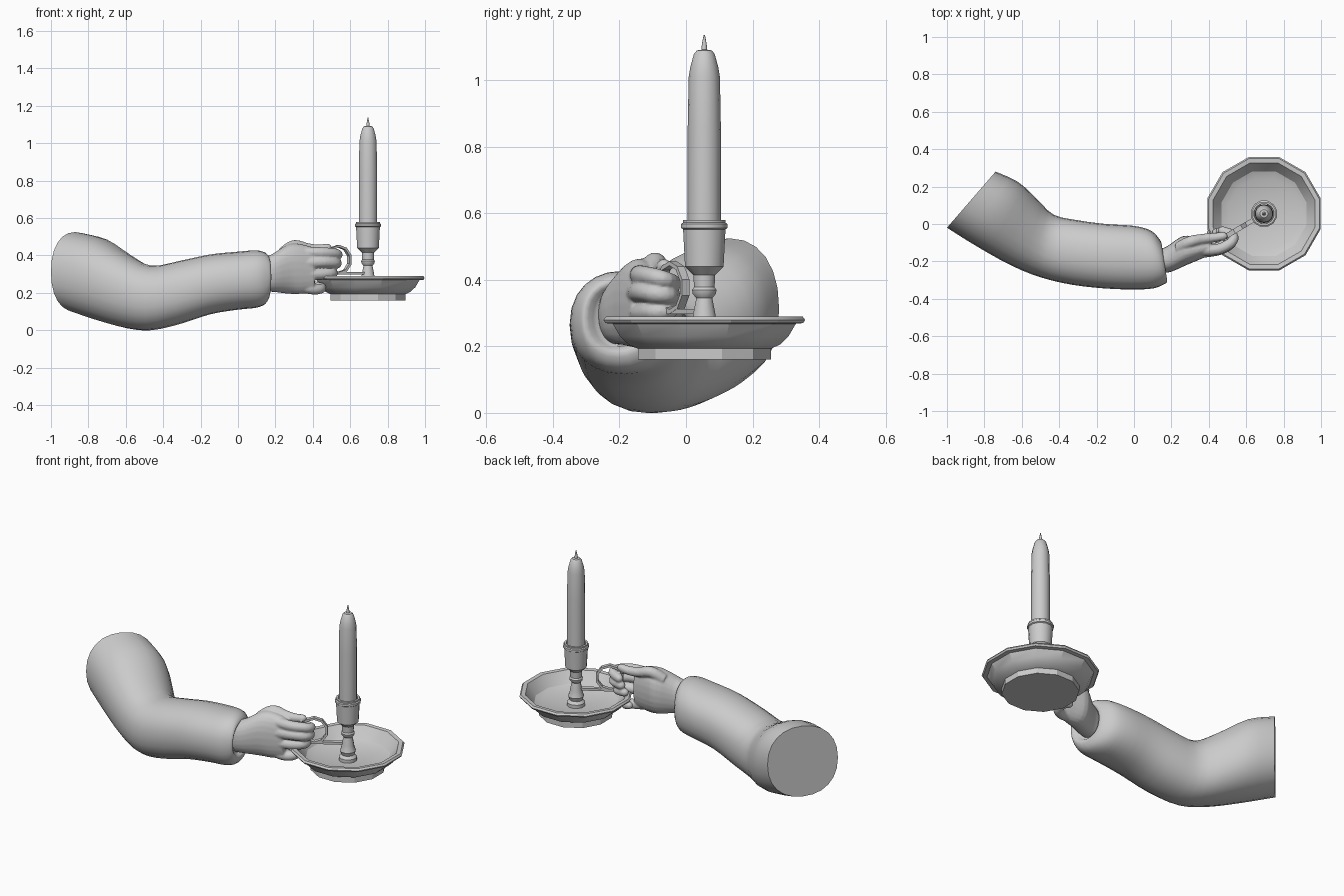
import bpy, bmesh, math
from mathutils import Vector

if "Cube" in bpy.data.objects:
    bpy.data.objects.remove(bpy.data.objects["Cube"])

CX, CY = 0.695, 0.055


def finish(name, bm, angle=35):
    bmesh.ops.recalc_face_normals(bm, faces=bm.faces[:])
    me = bpy.data.meshes.new(name)
    bm.to_mesh(me)
    bm.free()
    ob = bpy.data.objects.new(name, me)
    bpy.context.collection.objects.link(ob)
    bpy.ops.object.select_all(action='DESELECT')
    ob.select_set(True)
    bpy.context.view_layer.objects.active = ob
    bpy.ops.object.shade_smooth_by_angle(angle=math.radians(angle))
    return ob


def skin(bm, rings, cap=True, closed=False):
    vs = [[bm.verts.new(p) for p in r] for r in rings]
    pairs = list(zip(vs, vs[1:])) + ([(vs[-1], vs[0])] if closed else [])
    for a, b in pairs:
        for i in range(len(a)):
            j = (i + 1) % len(a)
            bm.faces.new((a[i], a[j], b[j], b[i]))
    if cap and not closed:
        bm.faces.new(vs[0])
        bm.faces.new(vs[-1])


def spline(rows, n):
    # Catmull-Rom interpolation of number rows
    out = []
    for k in range(len(rows) - 1):
        p = [rows[max(k - 1, 0)], rows[k], rows[k + 1], rows[min(k + 2, len(rows) - 1)]]
        for s in range(n):
            t = s / n
            out.append([0.5 * (2 * b + (c - a) * t + (2 * a - 5 * b + 4 * c - d) * t * t
                               + (3 * b - a - 3 * c + d) * t ** 3) for a, b, c, d in zip(*p)])
    return out + [list(rows[-1])]


def loft(bm, rows, n=3, sides=24, power=0.9):
    # row = front x, y, back x, y, bottom z, top z of one cross-section
    rings = []
    for x0, y0, x1, y1, z0, z1 in spline(rows, n):
        ring = []
        for i in range(sides):
            a = 2 * math.pi * i / sides
            c, s = (math.copysign(abs(f) ** power, f) for f in (math.cos(a), math.sin(a)))
            ring.append(((x0 + x1) / 2 + c * (x1 - x0) / 2, (y0 + y1) / 2 + c * (y1 - y0) / 2,
                         (z0 + z1) / 2 + s * (z1 - z0) / 2))
        rings.append(ring)
    skin(bm, rings)


def finger(bm, pts, r0, r1):
    path = [Vector(p) for p in spline(pts, 4)]
    rings, m = [], len(path) - 1
    for k, p in enumerate(path):
        t = (path[min(k + 1, m)] - path[max(k - 1, 0)]).normalized()
        u = t.cross(Vector((0, 0, 1))).normalized()
        v = u.cross(t)
        r = r0 + (r1 - r0) * k / m
        rings.append([p + (u * math.cos(a) + v * math.sin(a)) * r
                      for a in (math.pi * i / 6 for i in range(12))])
        if k == m:  # rounded tip
            for f, g in ((0.75, 0.6), (0.3, 0.9)):
                rings.append([p + t * r * g + (q - p) * f for q in rings[m]])
    skin(bm, rings)


def lathe(name, prof, sides=12, angle=35):
    bm = bmesh.new()
    skin(bm, [[(CX + r * math.cos(a), CY + r * math.sin(a), z)
               for a in (2 * math.pi * (i + 0.5) / sides for i in range(sides))] for r, z in prof])
    return finish(name, bm, angle)


# Sleeve with elbow bend and rounded cuff
bm = bmesh.new()
loft(bm, [(-1, -.02, -.74, .28, .10, .525), (-.84, -.12, -.62, .225, .05, .49),
          (-.66, -.22, -.52, .135, .01, .405), (-.5, -.285, -.43, .05, .0, .345),
          (-.33, -.325, -.3, .02, .032, .37), (-.15, -.345, -.15, 0, .085, .405),
          (0, -.35, 0, -.01, .11, .42), (.1, -.345, .09, -.035, .12, .427),
          (.155, -.325, .135, -.08, .14, .415), (.178, -.305, .148, -.11, .18, .39),
          (.15, -.27, .13, -.13, .2, .37)])
finish("sleeve", bm, 50)

# Hand: palm, curled fingers and thumb fused together
bm = bmesh.new()
loft(bm, [(.14, -.265, .12, -.14, .205, .385), (.2, -.255, .175, -.12, .205, .41),
          (.28, -.22, .26, -.065, .195, .46), (.34, -.195, .34, -.07, .195, .46),
          (.41, -.165, .41, -.08, .21, .44)])
finger(bm, [(.36, -.14, .415), (.45, -.135, .415), (.52, -.1, .41), (.53, -.06, .40), (.47, -.035, .39)], .031, .024)
finger(bm, [(.36, -.15, .36), (.46, -.135, .365), (.52, -.1, .36), (.52, -.055, .355), (.46, -.04, .35)], .033, .025)
finger(bm, [(.35, -.15, .30), (.44, -.13, .30), (.50, -.1, .305), (.5, -.06, .305), (.44, -.045, .31)], .032, .024)
finger(bm, [(.33, -.14, .235), (.40, -.125, .22), (.44, -.1, .222), (.445, -.06, .23), (.41, -.045, .24)], .032, .022)
finger(bm, [(.24, -.13, .41), (.30, -.095, .452), (.37, -.08, .438), (.43, -.072, .434), (.48, -.065, .442)], .034, .022)
hand = finish("hand", bm)
mod = hand.modifiers.new("fuse", 'REMESH')
mod.mode, mod.voxel_size, mod.use_smooth_shade = 'VOXEL', 0.006, True
mod = hand.modifiers.new("soften", 'SMOOTH')
mod.factor, mod.iterations = 0.5, 4

# Saucer
lathe("saucer", [(.207, .16), (.207, .193), (.235, .205), (.262, .23), (.285, .268), (.308, .27),
                 (.314, .28), (.306, .29), (.282, .288), (.262, .26), (.235, .225), (.195, .208), (.03, .205)],
      angle=25)

# Turned stem and candle cup
lathe("candle_holder", [(.05, .2), (.05, .225), (.036, .24), (.044, .262), (.036, .285), (.034, .3),
                        (.025, .345), (.036, .358), (.038, .37), (.032, .378), (.034, .415), (.06, .44),
                        (.066, .552), (.072, .556), (.072, .568), (.066, .572), (.066, .58), (.055, .58),
                        (.053, .565)])

# Candle with wick
lathe("candle", [(.05, .56), (.05, .6), (.05, .85), (.047, 1.01), (.042, 1.04), (.031, 1.08),
                 (.022, 1.09), (.009, 1.092), (.007, 1.11), (.002, 1.137)], 14)

# Finger ring and its bar back to the stem
d = Vector((-.86, -.51, 0)).normalized()
w = Vector((-d.y, d.x, 0))
up = Vector((0, 0, 1))
base = Vector((CX, CY, 0))
bm = bmesh.new()
rings = []
for i in range(10):
    a = 2 * math.pi * (i + 0.5) / 10
    e = d * math.cos(a) + up * math.sin(a)
    c = base + d * .185 + up * .377
    rings.append([c + e * r + w * s for r, s in ((.066, -.013), (.079, -.013), (.079, .013), (.066, .013))])
skin(bm, rings, closed=True)
skin(bm, [[base + d * t + w * s + up * z for s, z in ((-.012, .298), (.012, .298), (.012, .312), (-.012, .312))]
          for t in (.02, .21)])
finish("handle", bm, 25)
